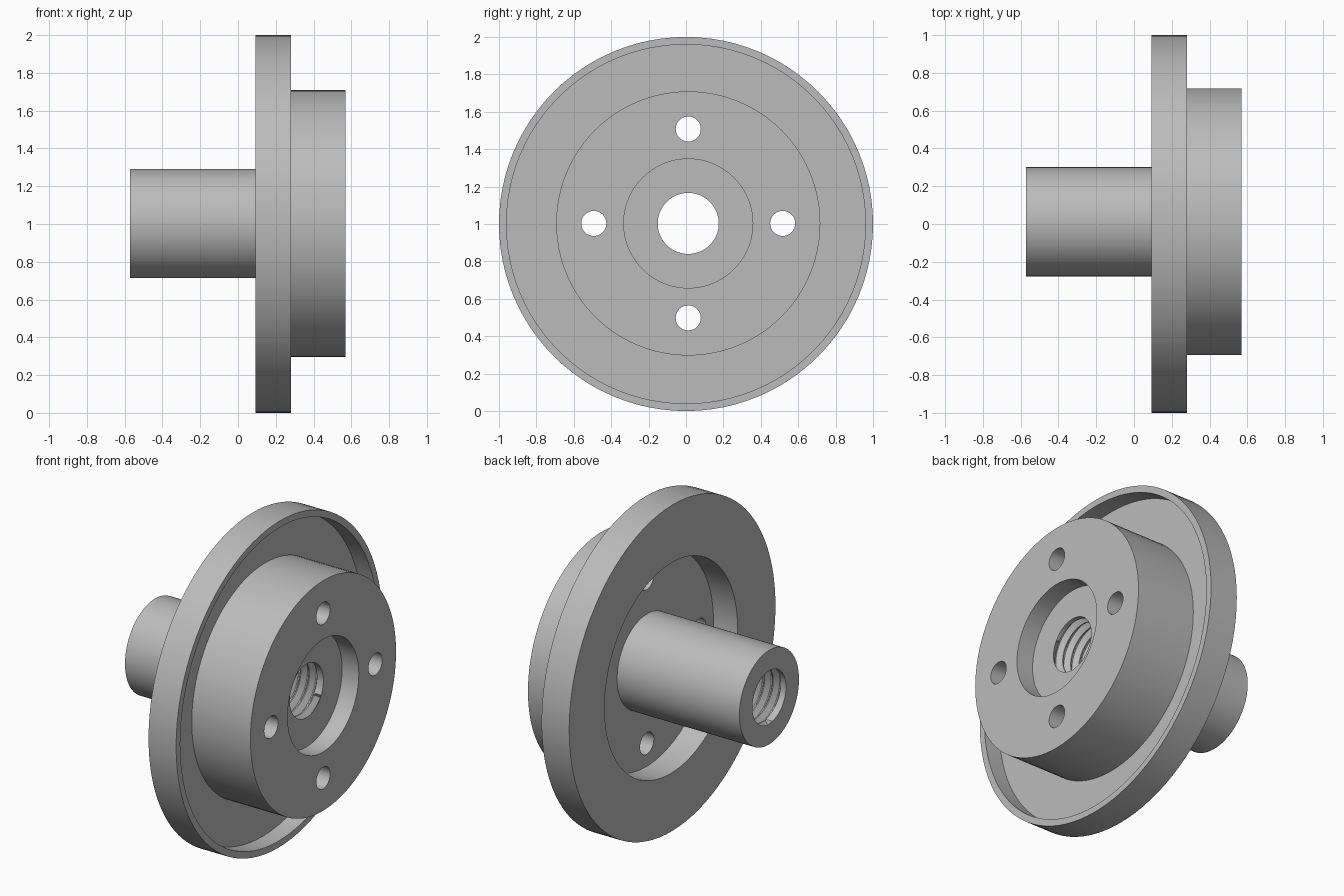
import bpy, bmesh, math
from mathutils import Matrix, Vector

default = bpy.data.objects.get("Cube")
if default:
    bpy.data.objects.remove(default, do_unlink=True)

SEGMENTS = 96
HUB_Y, HUB_Z = 0.012, 1.003          # hub sits slightly off the flange centre
SHAFT_END, BORE_END = -0.573, 0.457
BORE_R, THREAD_R, PITCH = 0.163, 0.195, 0.058

# Outer profile as (x, radius), from the hub counterbore round to the shaft end
profile = [
    (0.457, 0.345), (0.57, 0.345),                  # counterbore
    (0.57, 0.706), (0.172, 0.706),                  # hub
    (0.172, 0.96), (0.28, 0.96),                    # front groove
    (0.28, 1.0), (0.093, 1.0),                      # rim
    (0.093, 0.645), (0.257, 0.645),                 # back recess
    (0.257, 0.289), (SHAFT_END, 0.289),             # shaft
]


def thread_profile(turn):
    """Section of the threaded bore, advanced along the axis by part of a turn."""
    points = [(SHAFT_END, BORE_R)]
    turns = int((BORE_END - SHAFT_END) / PITCH) + 3
    for i in range(-1, turns):
        for part, radius in ((0, BORE_R), (0.12, BORE_R), (0.5, THREAD_R), (0.62, THREAD_R)):
            x = SHAFT_END + (i + part + turn) * PITCH
            if x <= SHAFT_END + 0.02 or x >= BORE_END - 0.02:
                x = min(max(x, SHAFT_END), BORE_END)
                x = SHAFT_END if x <= SHAFT_END + 0.02 else BORE_END
                radius = BORE_R
            points.append((x, radius))
    points.append((BORE_END, BORE_R))
    return points


def place(x, radius, angle):
    y, z = (0, 1) if radius > 0.9 else (HUB_Y, HUB_Z)
    return (x, y + radius * math.cos(angle), z + radius * math.sin(angle))


# Flanged hub: the section is swept round the x axis
bm = bmesh.new()
columns = []
for s in range(SEGMENTS + 1):
    angle = math.tau * s / SEGMENTS
    section = profile + thread_profile(s / SEGMENTS)
    columns.append([bm.verts.new(place(x, r, angle)) for x, r in section])
for a, b in zip(columns, columns[1:]):
    for k in range(len(a)):
        n = (k + 1) % len(a)
        bm.faces.new((a[k], a[n], b[n], b[k]))
bmesh.ops.remove_doubles(bm, verts=bm.verts, dist=0.00005)
bmesh.ops.recalc_face_normals(bm, faces=bm.faces)
mesh = bpy.data.meshes.new("flanged_hub")
bm.to_mesh(mesh)
bm.free()
hub = bpy.data.objects.new("flanged_hub", mesh)
bpy.context.collection.objects.link(hub)

# Cutter for the four bolt holes
bm = bmesh.new()
for i in range(4):
    angle = i * math.pi / 2
    centre = Vector(place(0.4, 0.505, angle))
    bmesh.ops.create_cone(
        bm, cap_ends=True, segments=32, radius1=0.067, radius2=0.067, depth=0.6,
        matrix=Matrix.Translation(centre) @ Matrix.Rotation(math.pi / 2, 4, "Y"))
cut_mesh = bpy.data.meshes.new("bolt_hole_cutter")
bm.to_mesh(cut_mesh)
bm.free()
cutter = bpy.data.objects.new("bolt_hole_cutter", cut_mesh)
bpy.context.collection.objects.link(cutter)
cutter.hide_render = True

# One plain metal colour
metal = bpy.data.materials.new("grey_metal")
metal.use_nodes = True
colour = (0.50, 0.50, 0.50, 1)
metal.diffuse_color = colour
metal.node_tree.nodes["Principled BSDF"].inputs["Base Color"].default_value = colour
mesh.materials.append(metal)
cut_mesh.materials.append(metal)

# Drill the holes, then smooth the round walls
bpy.ops.object.select_all(action="DESELECT")
hub.select_set(True)
bpy.context.view_layer.objects.active = hub
drill = hub.modifiers.new("bolt_holes", "BOOLEAN")
drill.operation = "DIFFERENCE"
drill.solver = "EXACT"
drill.object = cutter
bpy.ops.object.modifier_apply(modifier=drill.name)
bpy.data.objects.remove(cutter, do_unlink=True)
bpy.ops.object.shade_smooth_by_angle(angle=math.radians(25))
